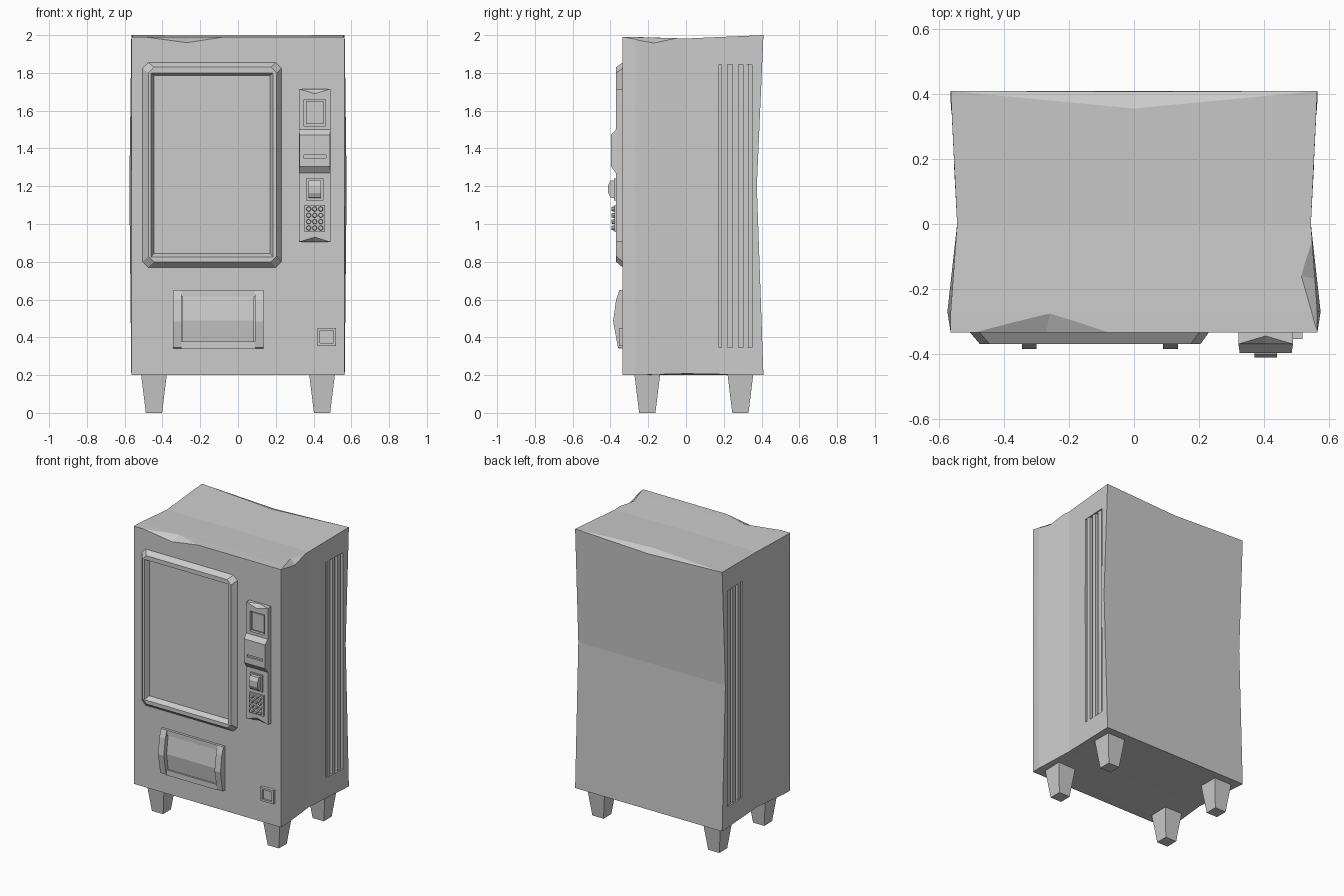
import bpy, bmesh
from mathutils import Vector

if "Cube" in bpy.data.objects:
    bpy.data.objects.remove(bpy.data.objects["Cube"])

GREY = (0.6, 0.6, 0.6, 1)
grey = bpy.data.materials.new("plain grey")
grey.use_nodes = True
grey.diffuse_color = GREY
grey.node_tree.nodes["Principled BSDF"].inputs["Base Color"].default_value = GREY

FRONT = -0.335


def finish(name, bm):
    bmesh.ops.recalc_face_normals(bm, faces=bm.faces)
    mesh = bpy.data.meshes.new(name)
    bm.to_mesh(mesh)
    bm.free()
    mesh.materials.append(grey)
    obj = bpy.data.objects.new(name, mesh)
    bpy.context.collection.objects.link(obj)
    return obj


def ring(x0, x1, z0, z1, y, cut=0):
    """Rectangle facing the front, with optional clipped corners."""
    if not cut:
        return [(x0, y, z0), (x1, y, z0), (x1, y, z1), (x0, y, z1)]
    return [(x0 + cut, y, z0), (x1 - cut, y, z0), (x1, y, z0 + cut), (x1, y, z1 - cut),
            (x1 - cut, y, z1), (x0 + cut, y, z1), (x0, y, z1 - cut), (x0, y, z0 + cut)]


def loft(name, rings):
    """Closed solid through a row of matching rings."""
    bm = bmesh.new()
    loops = [[bm.verts.new(p) for p in r] for r in rings]
    n = len(loops[0])
    for a, b in zip(loops, loops[1:]):
        for i in range(n):
            j = (i + 1) % n
            bm.faces.new((a[i], a[j], b[j], b[i]))
    bm.faces.new(loops[0])
    bm.faces.new(loops[-1])
    return finish(name, bm)


def hull(name, points):
    bm = bmesh.new()
    for p in points:
        bm.verts.new(p)
    bmesh.ops.convex_hull(bm, input=bm.verts)
    return finish(name, bm)


def box(name, x0, x1, y0, y1, z0, z1):
    return loft(name, [ring(x0, x1, z0, z1, y0), ring(x0, x1, z0, z1, y1)])


def carve(obj, cutters):
    """Cut the solids out of obj for good, then drop them."""
    for c in cutters:
        mod = obj.modifiers.new("cut", 'BOOLEAN')
        mod.operation = 'DIFFERENCE'
        mod.solver = 'EXACT'
        mod.object = c
        c.hide_render = True
    bpy.context.view_layer.update()
    done = bpy.data.meshes.new_from_object(obj.evaluated_get(bpy.context.evaluated_depsgraph_get()))
    obj.modifiers.clear()
    obj.data = done
    for c in cutters:
        bpy.data.objects.remove(c)


def chip(a, b, c, d, out):
    """Wedge that knocks a nick out of an edge a-b."""
    pts = [Vector(p) for p in (a, b, c, d)]
    return hull("chip_cutter", pts + [p + Vector(out) for p in pts])


# Cabinet with warped edges
bm = bmesh.new()
bmesh.ops.create_cube(bm, size=1)
for v in bm.verts:
    v.co = (v.co.x * 1.13, 0.0375 + v.co.y * 0.745, 1.1 + v.co.z * 1.8)
for co, no in (((0, 0, 0), (1, 0, 0)), ((0, 0, 0), (0, 1, 0)),
               ((0, -0.27, 0), (0, 1, 0)), ((0, 0, 1.2), (0, 0, 1))):
    bmesh.ops.bisect_plane(bm, geom=bm.verts[:] + bm.edges[:] + bm.faces[:],
                           plane_co=co, plane_no=no)
for v in bm.verts:
    x, y, z = v.co
    side = abs(x) > 0.5
    middle = abs(z - 1.2) < 0.01
    if y > 0.4 and middle:
        v.co.y = 0.375
    if side and abs(y) < 0.01:
        v.co.x *= 0.965
        if z < 0.3:
            v.co.z += 0.008
    if side and middle and abs(y + 0.27) < 0.01:
        v.co.x *= 1.018
    if z > 1.9:
        v.co.z = 2.0 if y > 0.4 else 1.982 if abs(y) < 0.01 else 1.99
cabinet = finish("cabinet", bm)

# Nicked top edges and side vent recesses
cutters = [
    chip((-0.5, FRONT, 1.991), (-0.07, FRONT, 1.991), (-0.27, FRONT, 1.96),
         (-0.26, -0.275, 1.989), (0, -0.05, 0.05)),
    chip((0.565, FRONT, 1.991), (0.553, -0.03, 1.985), (0.562, -0.17, 1.955),
         (0.515, -0.16, 1.986), (0.05, 0, 0.05)),
    chip((-0.565, 0.41, 2), (0.565, 0.41, 2), (0, 0.408, 1.975),
         (0, 0.355, 1.998), (0, 0.05, 0.05)),
]
for s in (-1, 1):
    x0, x1 = sorted((s * 0.525, s * 0.65))
    cutters.append(box("vent_cutter", x0, x1, 0.175, 0.35, 0.345, 1.845))
carve(cabinet, cutters)

# Vent slats and legs
for s, label in ((-1, "right"), (1, "left")):
    x0, x1 = sorted((s * 0.52, s * 0.553))
    for i in range(3):
        y = 0.205 + i * 0.056
        box(f"{label}_vent_slat_{i + 1}", x0, x1, y - 0.016, y + 0.016, 0.346, 1.844)
    for y, end in ((-0.205, "front"), (0.288, "back")):
        def square(h, z):
            return [(s * 0.445 + i * h, y + j * h, z) for i, j in ((-1, -1), (1, -1), (1, 1), (-1, 1))]
        loft(f"{end}_{label}_leg", [square(0.043, 0), square(0.068, 0.203)])

# Display window frame
C = 0.03
frame = loft("window_frame", [
    ring(-0.505, 0.23, 0.77, 1.855, FRONT + 0.01, C),
    ring(-0.505, 0.23, 0.77, 1.855, FRONT, C),
    ring(-0.475, 0.205, 0.8, 1.83, -0.37, C)])
carve(frame, [loft("window_cutter", [
    ring(-0.465, 0.19, 0.82, 1.805, -0.38),
    ring(-0.445, 0.17, 0.845, 1.785, FRONT - 0.003)])])

# Delivery hatch: bent posts, rails and an inner flap
def bent(name, x0, x1, profile):
    return loft(name, [[(x, y, z) for y, z in profile] for x in (x0, x1)])

post = [(FRONT + 0.01, 0.34), (-0.36, 0.345), (-0.386, 0.485), (-0.37, 0.6),
        (-0.352, 0.65), (FRONT + 0.01, 0.65)]
for label, x0 in (("right", -0.345), ("left", 0.09)):
    bent(f"hatch_{label}_post", x0, x0 + 0.045, post)
box("hatch_top_rail", -0.3, 0.09, -0.352, FRONT + 0.01, 0.615, 0.65)
box("hatch_bottom_rail", -0.3, 0.09, -0.358, FRONT + 0.01, 0.34, 0.378)
bent("hatch_flap", -0.295, 0.085, [(FRONT + 0.01, 0.375), (-0.346, 0.375), (-0.362, 0.49),
                                   (-0.345, 0.618), (FRONT + 0.01, 0.618)])

# Payment column with screen recess and nicked ends
column = box("payment_column", 0.322, 0.49, -0.37, FRONT + 0.01, 0.905, 1.715)
nicks = [chip((0.322, -0.37, z), (0.49, -0.37, z), (0.406, -0.37, z - s * 0.025),
              (0.406, -0.345, z), (0, -0.03, s * 0.03)) for z, s in ((1.715, 1), (0.905, -1))]
carve(column, nicks + [box("screen_cutter", 0.35, 0.462, -0.4, -0.35, 1.52, 1.66)])
loft("payment_screen", [ring(0.36, 0.452, 1.53, 1.65, -0.345), ring(0.36, 0.452, 1.53, 1.65, -0.36)])

# Bill acceptor with a slot
acceptor = loft("bill_acceptor", [ring(0.322, 0.49, 1.27, 1.5, -0.36), ring(0.322, 0.49, 1.27, 1.5, -0.371),
                                  ring(0.326, 0.486, 1.305, 1.47, -0.398)])
carve(acceptor, [box("slot_cutter", 0.346, 0.466, -0.42, -0.385, 1.35, 1.366)])

# Coin knob on its surround
loft("coin_surround", [ring(0.36, 0.452, 1.125, 1.24, -0.36), ring(0.36, 0.452, 1.125, 1.24, -0.38)])
bent("coin_knob", 0.372, 0.44, [(-0.37, 1.135), (-0.4, 1.14), (-0.412, 1.165), (-0.412, 1.205),
                                (-0.4, 1.23), (-0.37, 1.232)])

# Keypad
box("keypad_plate", 0.351, 0.461, -0.379, -0.36, 0.958, 1.1)
for row in range(4):
    for col in range(3):
        bm = bmesh.new()
        bmesh.ops.create_cone(bm, cap_ends=True, segments=8, radius1=0.014, radius2=0.011, depth=0.018)
        for v in bm.verts:
            x, y, z = v.co
            v.co = (0.374 + col * 0.032 + x, -0.385 - z, 0.979 + row * 0.0335 + y)
        finish(f"key_{row + 1}_{col + 1}", bm)

# Coin return with a shallow tray
tray = box("coin_return", 0.42, 0.52, -0.355, FRONT + 0.01, 0.355, 0.45)
carve(tray, [box("tray_cutter", 0.434, 0.506, -0.4, -0.342, 0.369, 0.436)])
